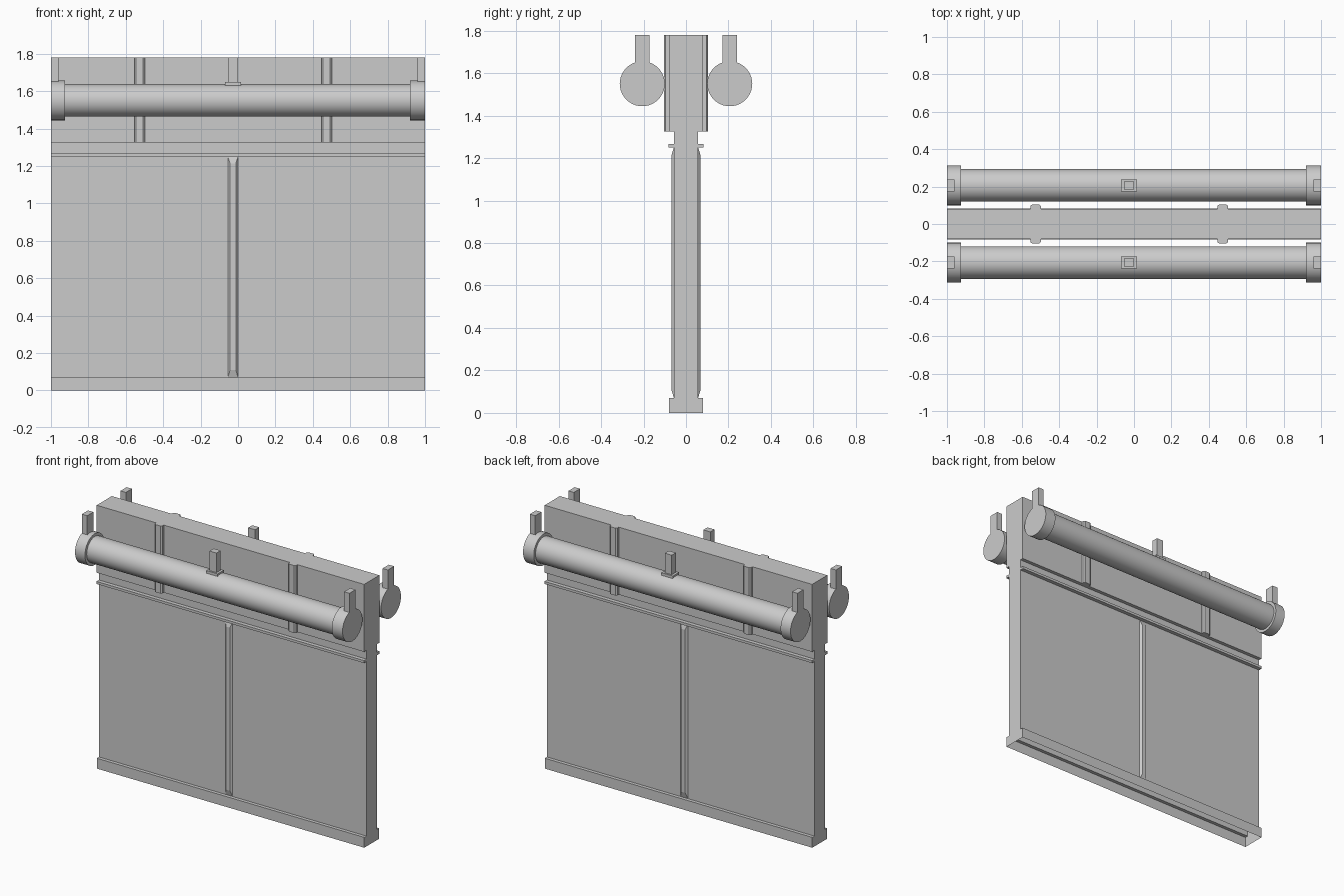
import bpy, bmesh, math
from mathutils import Matrix

if "Cube" in bpy.data.objects:
    bpy.data.objects.remove(bpy.data.objects["Cube"])


def finish(name, bm, smooth=False):
    bmesh.ops.recalc_face_normals(bm, faces=bm.faces)
    me = bpy.data.meshes.new(name)
    bm.to_mesh(me)
    bm.free()
    ob = bpy.data.objects.new(name, me)
    bpy.context.collection.objects.link(ob)
    if smooth:
        bpy.context.view_layer.objects.active = ob
        ob.select_set(True)
        bpy.ops.object.shade_smooth_by_angle(angle=math.radians(35))
        ob.select_set(False)
    return ob


def loft(name, bottom, top):
    """Solid between two matching rings of 3D points."""
    bm = bmesh.new()
    a = [bm.verts.new(p) for p in bottom]
    b = [bm.verts.new(p) for p in top]
    n = len(a)
    bm.faces.new(a)
    bm.faces.new(b)
    for i in range(n):
        bm.faces.new((a[i], a[(i + 1) % n], b[(i + 1) % n], b[i]))
    return bm, a, b


def box(name, x0, x1, y0, y1, z0, z1):
    bm = bmesh.new()
    bmesh.ops.create_cube(bm, size=1)
    for v in bm.verts:
        v.co = ((x0, x1)[v.co.x > 0], (y0, y1)[v.co.y > 0], (z0, z1)[v.co.z > 0])
    return finish(name, bm)


def rod(name, x0, x1, y, z, r):
    bm = bmesh.new()
    m = Matrix.Translation(((x0 + x1) / 2, y, z)) @ Matrix.Rotation(math.pi / 2, 4, 'Y')
    bmesh.ops.create_cone(bm, cap_ends=True, segments=40, radius1=r, radius2=r,
                          depth=x1 - x0, matrix=m)
    return finish(name, bm, True)


# Wall: stepped half profile mirrored across y, extruded along x, open underneath
half = [(0.08, 0), (0.08, 0.07), (0.057, 0.07), (0.057, 1.249), (0.083, 1.249),
        (0.083, 1.266), (0.057, 1.266), (0.057, 1.324), (0.081, 1.324), (0.081, 1.78)]
profile = half + [(-y, z) for y, z in reversed(half)]
bm, a, b = loft("wall", [(-1, y, z) for y, z in profile], [(1, y, z) for y, z in profile])
under = [f for f in bm.faces if all(abs(v.co.z) < 1e-5 for v in f.verts)]
bmesh.ops.recalc_face_normals(bm, faces=bm.faces)
bmesh.ops.delete(bm, geom=under, context='FACES_ONLY')
finish("wall", bm)

PIPE_Y, PIPE_Z = 0.206, 1.55
MID = -0.027

for side, s in (("front", -1), ("back", 1)):
    # Chamfered ribs on the upper band
    section = [(-0.028, 0.08), (-0.028, 0.097), (-0.019, 0.104),
               (0.019, 0.104), (0.028, 0.097), (0.028, 0.08)]
    for label, cx in (("left", -0.526), ("right", 0.474)):
        bm, a, b = loft("rib", [(cx + x, s * y, 1.324) for x, y in section],
                        [(cx + x, s * y, 1.78) for x, y in section])
        finish(f"{side}_upper_rib_{label}", bm)

    # Tapered batten down the middle of the panel
    bm, a, b = loft("batten",
                    [(MID + x, s * 0.057, z) for x, z in
                     ((-0.027, 0.07), (0.027, 0.07), (0.027, 1.249), (-0.027, 1.249))],
                    [(MID + x, s * 0.069, z) for x, z in
                     ((-0.015, 0.11), (0.015, 0.11), (0.015, 1.212), (-0.015, 1.212))])
    finish(f"{side}_batten", bm)

    # Pipe with end collars
    y = s * PIPE_Y
    rod(f"{side}_pipe", -0.99, 0.99, y, PIPE_Z, 0.087)
    rod(f"{side}_collar_left", -1, -0.926, y, PIPE_Z, 0.106)
    rod(f"{side}_collar_right", 0.92, 1, y, PIPE_Z, 0.106)

    # Hangers: one post on each collar and one on a plate in the middle
    box(f"{side}_hanger_left", -1, -0.96, y - 0.033, y + 0.033, 1.6, 1.78)
    box(f"{side}_hanger_right", 0.96, 1, y - 0.033, y + 0.033, 1.6, 1.78)
    box(f"{side}_hanger_plate", MID - 0.042, MID + 0.042, y - 0.033, y + 0.033, 1.628, 1.648)
    box(f"{side}_hanger_middle", MID - 0.026, MID + 0.026, y - 0.022, y + 0.022, 1.64, 1.78)
